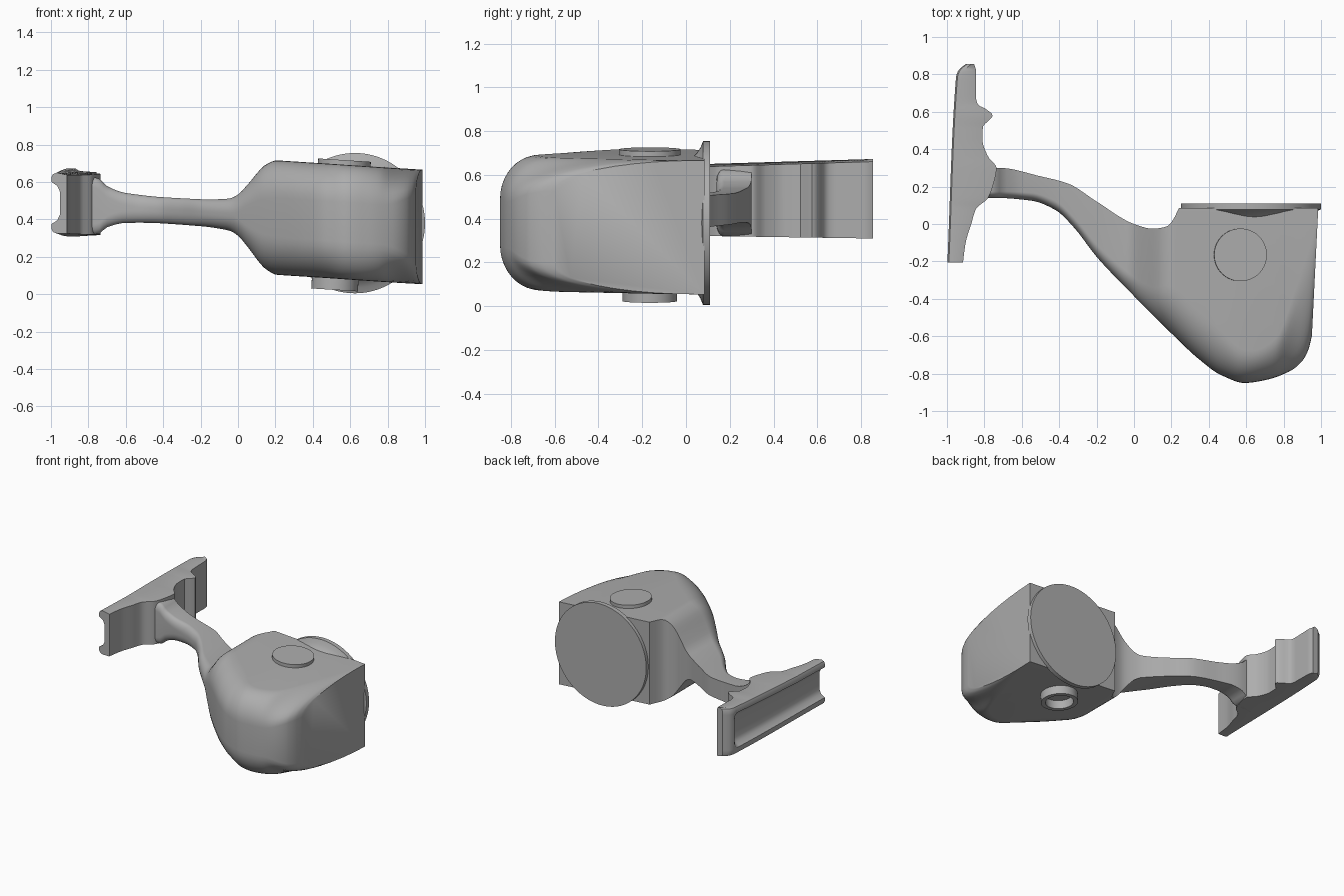
import bpy, math
from mathutils import Matrix, Vector

cube = bpy.data.objects.get("Cube")
if cube:
    bpy.data.objects.remove(cube)

grey = bpy.data.materials.new("satin_grey")
grey.use_nodes = True
COLOUR = (0.42, 0.42, 0.42, 1)
grey.diffuse_color = COLOUR
grey.node_tree.nodes["Principled BSDF"].inputs["Base Color"].default_value = COLOUR
TILT = 0.064  # gentle droop of the whole piece towards +x


def curve(*keys):
    """Monotone cubic interpolation through (position, value) keys."""
    n = len(keys)
    d = [(keys[i+1][1] - keys[i][1]) / (keys[i+1][0] - keys[i][0]) for i in range(n - 1)]
    m = [d[0]]
    for a, b in zip(d, d[1:]):
        m.append(2 * a * b / (a + b) if a * b > 0 else 0)
    m.append(d[-1])

    def value(x):
        i = max([k for k in range(n - 1) if keys[k][0] <= x] or [0])
        h = keys[i+1][0] - keys[i][0]
        t = min(1, max(0, (x - keys[i][0]) / h))
        s = 1 - t
        return (keys[i][1] * (1 + 2*t) * s*s + keys[i+1][1] * (3 - 2*t) * t*t
                + h * t * s * (m[i] * s - m[i+1] * t))
    return value


def finish(name, verts, faces, angle=35):
    mesh = bpy.data.meshes.new(name)
    mesh.from_pydata(verts, [], faces)
    ob = bpy.data.objects.new(name, mesh)
    bpy.context.collection.objects.link(ob)
    mesh.materials.append(grey)
    bpy.ops.object.select_all(action='DESELECT')
    ob.select_set(True)
    bpy.context.view_layer.objects.active = ob
    bpy.ops.object.mode_set(mode='EDIT')
    bpy.ops.mesh.select_all(action='SELECT')
    bpy.ops.mesh.normals_make_consistent(inside=False)
    bpy.ops.object.mode_set(mode='OBJECT')
    bpy.ops.object.shade_smooth_by_angle(angle=math.radians(angle))
    return ob


def loft(name, rings, caps=True, closed=False):
    """Skin a list of equal-length point rings."""
    n, count = len(rings[0]), len(rings)
    faces = []
    for i in range(count if closed else count - 1):
        a, b = i * n, (i + 1) % count * n
        faces += [(a + j, a + (j+1) % n, b + (j+1) % n, b + j) for j in range(n)]
    if caps:
        faces += [tuple(range(n)), tuple(range((count - 1) * n, count * n))]
    return finish(name, [p for r in rings for p in r], faces)


def lathe(name, profile, matrix, caps=True, closed=False, sides=64):
    """Turn (radius, height) points about the local z axis."""
    rings = [[matrix @ Vector((r * math.cos(a), r * math.sin(a), z))
              for a in (math.tau * k / sides for k in range(sides))] for r, z in profile]
    return loft(name, rings, caps, closed)


# Housing and arm: one skin, with front and back outlines, thickness and front rounding
front = curve((-.88, .135), (-.75, .14), (-.55, .125), (-.42, .075), (-.32, -.02),
              (-.2, -.175), (0, -.385), (.2, -.585), (.35, -.725), (.47, -.81),
              (.6, -.85), (.72, -.835), (.86, -.79), (.93, -.74), (.97, -.67), (.985, -.6))
back = curve((-.88, .3), (-.72, .3), (-.5, .255), (-.35, .215), (-.2, .12), (0, 0),
             (.1, -.025), (.17, -.015), (.21, .02), (.24, .085), (.99, .085))
half = curve((-.88, .16), (-.75, .15), (-.7, .11), (-.6, .08), (-.4, .07), (-.2, .072),
             (-.05, .085), (0, .11), (.05, .165), (.15, .28), (.21, .306), (.99, .306))
depth = curve((-.88, .03), (-.4, .05), (0, .1), (.1, .15), (.22, .26), (.4, .26),
              (.58, .18), (.66, .17), (.78, .21), (.9, .48), (.985, .66))
drop = curve((-.88, .05), (-.7, .06), (0, .09), (.2, .2), (.8, .2), (.985, .14))


def centre(x):
    return .423 - TILT * x


def body_ring(x):
    y0, y1, h, ry, rz = front(x), back(x), half(x), depth(x), drop(x)
    rz = min(rz, h * .9)
    lean = .05 * min(1, max(0, (x - .5) / .48))
    arc = [math.pi / 2 * k / 10 for k in range(11)]
    upper = [(y0 + ry * (1 - math.sin(a)), h - rz * (1 - math.cos(a))) for a in arc]
    section = [(y1, h)] + upper
    section += [(y, -z) for y, z in reversed(section)]
    return [(x + lean * (y - .08), y, centre(x) + z) for y, z in section]


stations = [-.88 + .02 * i for i in range(92)] + [.95, .96, .968, .975, .981, .985]
loft("housing_and_arm", [body_ring(x) for x in stations])

# Mounting foot: skin along y, with a channel along its outer face
inner = curve((-.21, -.915), (-.1, -.9), (0, -.87), (.08, -.845), (.14, -.78), (.22, -.75),
              (.3, -.735), (.36, -.78), (.45, -.81), (.52, -.808), (.55, -.78), (.58, -.755),
              (.61, -.785), (.64, -.835), (.68, -.845), (.82, -.845), (.855, -.855))
outer = curve((-.21, -.998), (.78, -.952), (.82, -.94), (.855, -.9))
groove = curve((-.21, .045), (.74, .045), (.79, 0), (.86, 0))


def foot_ring(y):
    xr, xl, g = inner(y), outer(y), groove(y)
    top, low = .638 + .03 * max(0, y - .1), .322 - .015 * y
    side = [(xl + .03, 0), (xl + .008, .008), (xl, .025), (xl, .05), (xl + g * .7, .07),
            (xl + g, .1)]
    return ([(xr, y, low), (xr, y, top)] + [(x, y, top + .012 - z) for x, z in side]
            + [(x, y, low + z) for x, z in reversed(side)])


loft("mounting_foot", [foot_ring(-.205 + 1.06 * i / 80) for i in range(81)])

# Round mirror glass with a flared rim behind it
facing_back = Matrix.Translation((.625, 0, .38)) @ Matrix.Rotation(-math.pi / 2, 4, 'X')
lathe("mirror_disc", [(.3, .03), (.32, .05), (.345, .066), (.375, .078), (.375, .11)],
      facing_back, sides=96)


# Pivot cap above and hollow pivot collar below, both square to the drooping housing
def pivot(x, z):
    return Matrix.Translation((x, -.165, z)) @ Matrix.Rotation(TILT, 4, 'Y')


lathe("pivot_cap", [(.141, -.03), (.141, .027)], pivot(.568, .69))
lathe("pivot_collar", [(.125, .03), (.125, -.06), (.095, -.06), (.095, .03)],
      pivot(.52, .083), caps=False, closed=True)
